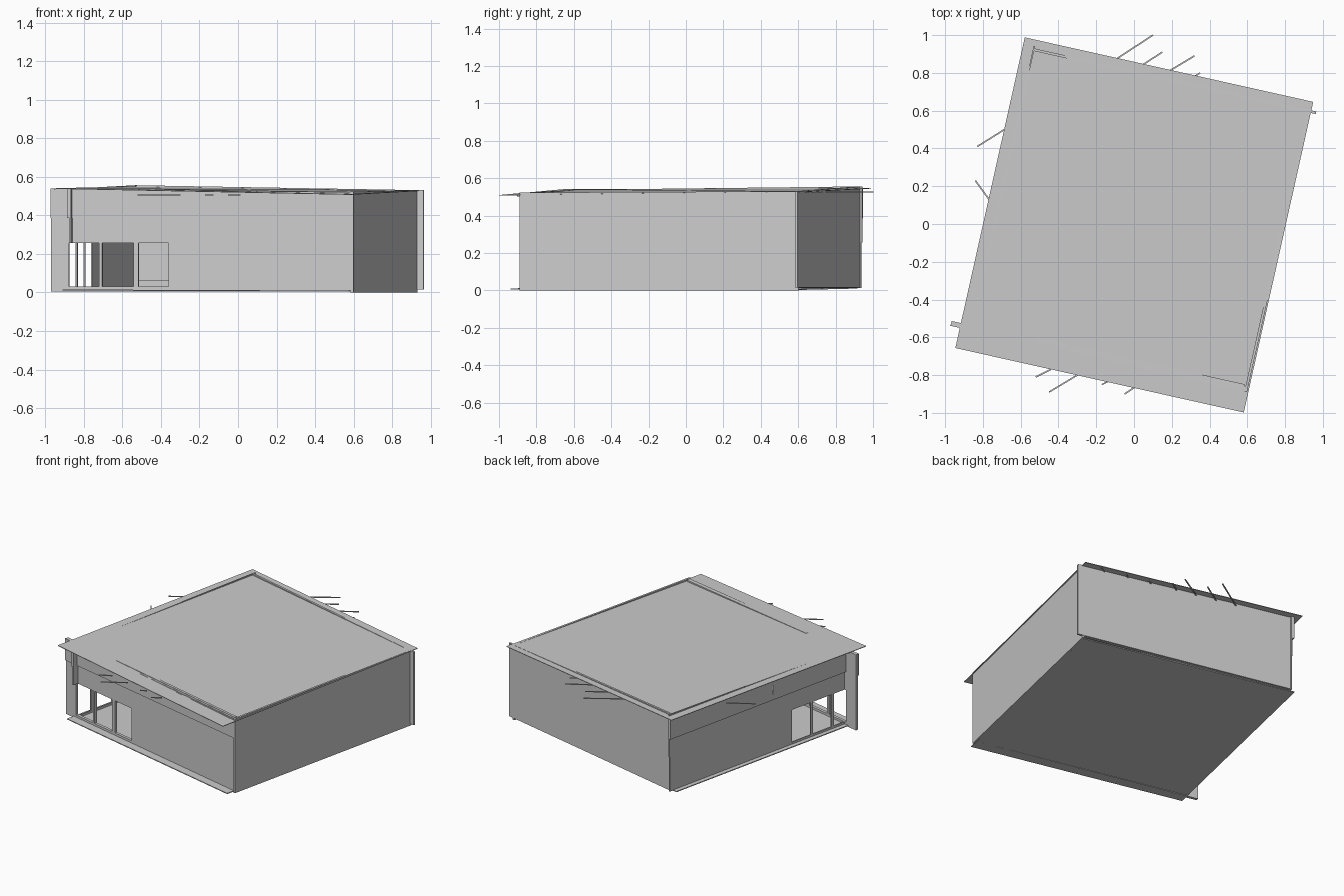
import bpy, bmesh, math
from mathutils import Vector

if "Cube" in bpy.data.objects:
    bpy.data.objects.remove(bpy.data.objects["Cube"])

# House axes: u runs along the front, v runs from front to back
ANGLE = math.radians(-12.6)
C, S = math.cos(ANGLE), math.sin(ANGLE)


def world(u, v, z):
    return (C * u - S * v, S * u + C * v, z)


def make(name, blocks):
    """Each block: u0, u1, v0, v1, bottom z, and top z (number or 4 corner heights)."""
    bm = bmesh.new()
    for u0, u1, v0, v1, z0, z1 in blocks:
        bot = z0 if isinstance(z0, tuple) else (z0,) * 4
        top = z1 if isinstance(z1, tuple) else (z1,) * 4
        ring = [(u0, v0), (u1, v0), (u1, v1), (u0, v1)]
        b = [bm.verts.new(world(u, v, z)) for (u, v), z in zip(ring, bot)]
        t = [bm.verts.new(world(u, v, z)) for (u, v), z in zip(ring, top)]
        bm.faces.new(b[::-1])
        bm.faces.new(t)
        for i in range(4):
            j = (i + 1) % 4
            bm.faces.new((b[i], b[j], t[j], t[i]))
    mesh = bpy.data.meshes.new(name)
    bm.to_mesh(mesh)
    bm.free()
    ob = bpy.data.objects.new(name, mesh)
    bpy.context.collection.objects.link(ob)
    return ob


SILL, HEAD = 0.03, 0.257


def sheet(name, corners):
    """Thin, gently sloping slab; corners give u0, u1, v0, v1, four top heights, thickness."""
    u0, u1, v0, v1, top, thick = corners
    return make(name, [(u0, u1, v0, v1, tuple(z - thick for z in top), top)])


# Floor slab and roof sheet
sheet("floor_slab", (-0.755, 0.762, -0.79, 0.772, (0.015, 0.011, 0.008, 0.016), 0.006))
sheet("roof_sheet", (-0.78, 0.785, -0.847, 0.838, (0.541, 0.51, 0.53, 0.548), 0.004))

# Front wall: piers and mullions, sill strip, wall above the openings
fv = (-0.732, -0.712)
front = [(a, b, *fv, SILL, HEAD) for a, b in
         [(-0.83, -0.735), (-0.574, -0.558), (-0.392, -0.366), (-0.207, 0.765)]]
front += [(-0.83, 0.765, *fv, 0.005, SILL),
          (-0.83, 0.765, *fv, HEAD, (0.538, 0.52, 0.52, 0.538))]
make("front_wall", front)
make("front_fascia", [(-0.832, 0.768, -0.738, -0.732, 0.385, (0.538, 0.515, 0.515, 0.538))])

# Front wall cap that just shows above the roof
make("front_cap", [(-0.372, 0.757, -0.718, -0.7, 0.5, (0.536, 0.522, 0.522, 0.536))])

# Left wall with matching corner openings
lu = (-0.724, -0.716)
left = [(*lu, a, b, SILL, HEAD) for a, b in
        [(-0.62, -0.598), (-0.436, -0.418), (-0.257, 0.8)]]
left += [(*lu, -0.72, 0.8, 0.012, SILL),
         (*lu, -0.77, 0.805, HEAD, (0.538, 0.538, 0.556, 0.556))]
make("left_wall", left)
make("left_fascia", [(-0.736, -0.724, -0.77, 0.805, 0.385, (0.538, 0.538, 0.546, 0.546))])

# Plain back and right walls
make("back_wall", [(-0.72, 0.812, 0.778, 0.792, 0.015, (0.556, 0.53, 0.53, 0.556))])
make("right_wall", [(0.764, 0.778, -0.738, 0.79, 0.0, (0.523, 0.523, 0.53, 0.53))])

# Low inside skirting along the back wall
make("back_skirting", [(-0.7, 0.757, 0.77, 0.778, 0.012, 0.065)])


def rafter(name, p, q, z, width=0.008):
    """Thin flat stick under or beside the eaves, given by plan positions."""
    p, q = Vector((*p, z)), Vector((*q, z))
    d = q - p
    bpy.ops.mesh.primitive_cube_add(size=1, location=(p + q) / 2,
                                    rotation=(0, 0, math.atan2(d.y, d.x)))
    ob = bpy.context.object
    ob.name = name
    ob.scale = (d.length, width, 0.005)


# Eave sticks on the back, front and left sides
sticks = {
    "back": (0.525, [((-0.16, 0.83), (0.10, 1.0)), ((-0.02, 0.80), (0.15, 0.91)),
                     ((0.12, 0.77), (0.32, 0.89)), ((0.26, 0.74), (0.35, 0.80)),
                     ((0.44, 0.70), (0.49, 0.73)), ((0.60, 0.66), (0.65, 0.70)),
                     ((0.77, 0.63), (0.83, 0.66))]),
    "front": (0.505, [((-0.52, -0.81), (-0.44, -0.77)), ((-0.45, -0.89), (-0.30, -0.80)),
                      ((-0.17, -0.85), (-0.13, -0.83)), ((-0.05, -0.90), (0.01, -0.86))]),
    "left": (0.51, [((-0.83, 0.41), (-0.67, 0.51)), ((-0.84, 0.23), (-0.76, 0.12))]),
}
for side, (z, pairs) in sticks.items():
    for i, (p, q) in enumerate(pairs):
        rafter(f"{side}_eave_stick_{i + 1}", p, q, z)
